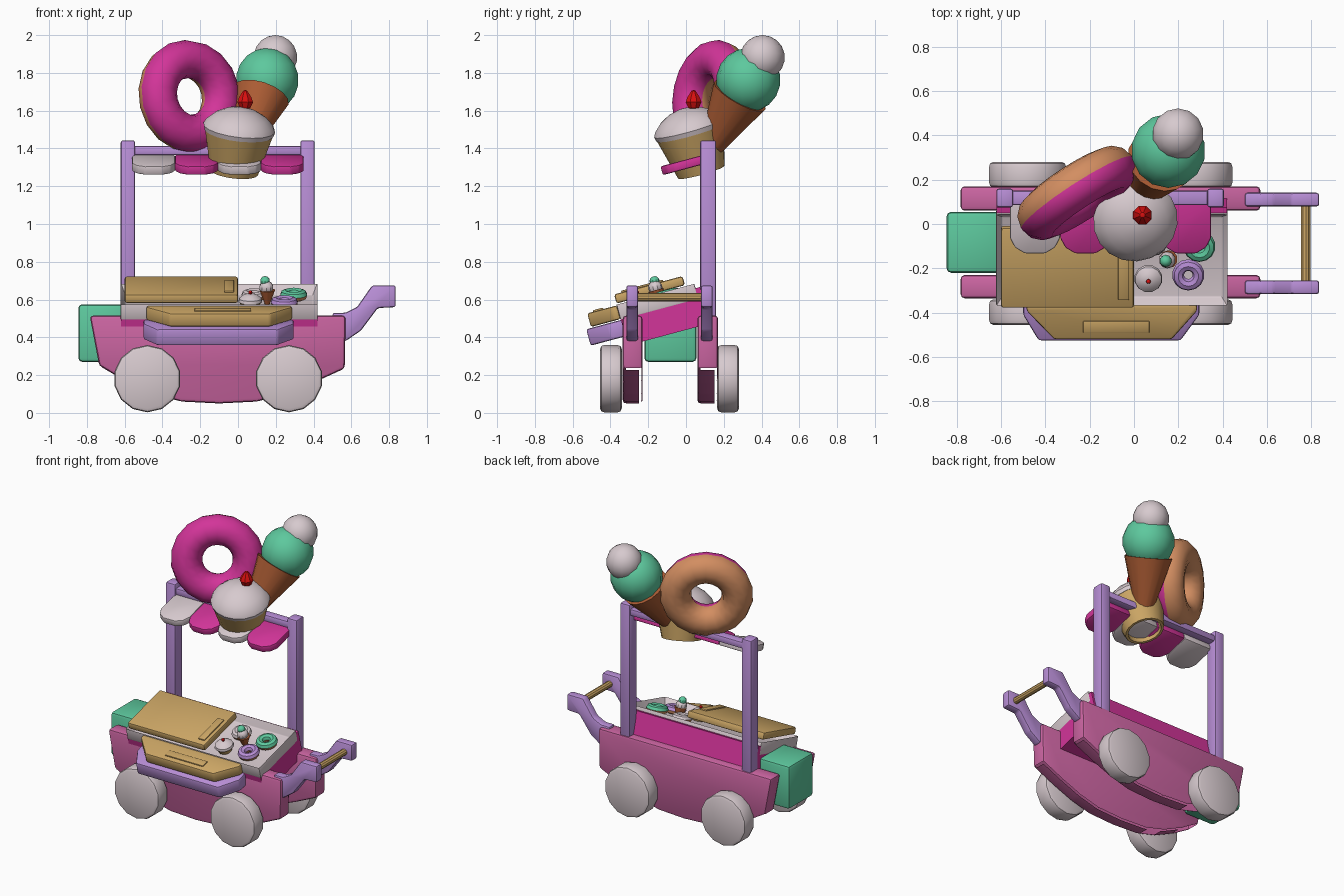
import bpy, bmesh, math
from mathutils import Matrix, Vector

if "Cube" in bpy.data.objects:
    bpy.data.objects.remove(bpy.data.objects["Cube"])

COLORS = {
    "pink": (0.60, 0.13, 0.36), "magenta": (0.65, 0.035, 0.32), "purple": (0.48, 0.27, 0.67),
    "gold": (0.60, 0.38, 0.13), "mint": (0.11, 0.58, 0.34), "cream": (0.68, 0.59, 0.62),
    "dough": (0.65, 0.27, 0.12), "cone brown": (0.42, 0.11, 0.035), "cherry red": (0.68, 0.005, 0.005)}
MATS = {}
for n, c in COLORS.items():
    MATS[n] = bpy.data.materials.new(n)
    MATS[n].diffuse_color = (*c, 1)

I = Matrix.Identity(4)
move = lambda x, y, z: Matrix.Translation((x, y, z))
UPRIGHT = Matrix.Rotation(math.pi / 2, 4, 'X')          # (x, y, z) -> (x, -z, y)
TILT = Matrix.Rotation(math.radians(15), 4, 'X')
TOP = move(0, -0.36, 0.55) @ TILT                        # frame of the sloping counter


def aim(pos, axis):
    return move(*pos) @ Vector(axis).to_track_quat('Z', 'Y').to_matrix().to_4x4()


def finish(name, bm, mats, M):
    bmesh.ops.transform(bm, matrix=M, verts=bm.verts)
    me = bpy.data.meshes.new(name)
    bm.to_mesh(me)
    bm.free()
    for m in mats:
        me.materials.append(MATS[m])
    ob = bpy.data.objects.new(name, me)
    bpy.context.collection.objects.link(ob)
    return ob


def prism(name, pts, a, b, mat, M=I, bevel=0.012, drop=None, dish=None):
    """Extrude an xy outline from z=a to z=b; drop removes faces, dish=(rim, depth) hollows the top."""
    bm = bmesh.new()
    f = bm.faces.new([bm.verts.new((x, y, a)) for x, y in pts])
    r = bmesh.ops.extrude_face_region(bm, geom=[f])
    bmesh.ops.translate(bm, vec=(0, 0, b - a), verts=[v for v in r["geom"] if isinstance(v, bmesh.types.BMVert)])
    bmesh.ops.recalc_face_normals(bm, faces=bm.faces)
    if dish:
        top = max(bm.faces, key=lambda f: f.calc_center_median().z)
        bmesh.ops.inset_region(bm, faces=[top], thickness=dish[0])
        bmesh.ops.translate(bm, vec=(0, 0, -dish[1]), verts=top.verts)
    if bevel:
        bmesh.ops.bevel(bm, geom=bm.edges[:], offset=bevel, segments=2, profile=0.5, affect='EDGES')
    if drop:
        bm.normal_update()
        bmesh.ops.delete(bm, geom=[f for f in bm.faces if drop(f.normal)], context='FACES')
    return finish(name, bm, [mat], M)


def rect(x0, x1, y0, y1):
    return [(x0, y0), (x1, y0), (x1, y1), (x0, y1)]


def lathe(name, prof, seg, mats, M=I, closed=False, rule=None):
    """Spin an (r, z) profile around local z; rule picks the material from a face centre."""
    bm = bmesh.new()
    rings = [[bm.verts.new((r * math.cos(t), r * math.sin(t), z)) for r, z in prof]
             for t in (2 * math.pi * (i + 0.5) / seg for i in range(seg))]
    n = len(prof)
    for i in range(seg):
        p, q = rings[i], rings[(i + 1) % seg]
        for j in range(n if closed else n - 1):
            k = (j + 1) % n
            f = bm.faces.new((p[j], q[j], q[k], p[k]))
            if rule:
                f.material_index = rule(f.calc_center_median())
    bmesh.ops.remove_doubles(bm, verts=bm.verts, dist=1e-5)
    bmesh.ops.dissolve_degenerate(bm, edges=bm.edges, dist=1e-6)
    bmesh.ops.recalc_face_normals(bm, faces=bm.faces)
    return finish(name, bm, mats, M)


def ball(name, pos, r, mat, M=I, seg=14):
    bm = bmesh.new()
    bmesh.ops.create_uvsphere(bm, u_segments=seg, v_segments=seg // 2 + 2, radius=r)
    return finish(name, bm, [mat], M @ move(*pos))


def donut(name, R, r, icing, M, seg=18, sides=12):
    prof = [(R + r * math.cos(2 * math.pi * i / sides), r * math.sin(2 * math.pi * i / sides)) for i in range(sides)]
    return lathe(name, prof, seg, ["dough", icing], M, True, lambda c: int(c.z > 0))


# Side panels: shells with a curved open bottom
side = [(-.785, .515), (.57, .515), (.565, .235), (.4, .16), (.25, .1), (.1, .06), (-.1, .05),
        (-.3, .06), (-.45, .1), (-.6, .17), (-.735, .25)]
for tag, y0, y1 in (("front", -.335, -.23), ("back", .06, .17)):
    prism(tag + "_side_panel", side, -y1, -y0, "pink", UPRIGHT, 0.018, lambda n: n.z < 0 and n.y < -0.5)

# Wheels
R = 0.178
tyre = [(0, 0), (R - .02, 0), (R - .005, .007), (R, .022), (R, .093), (R - .005, .108), (R - .02, .115), (0, .115)]
for i, x in enumerate((-.48, .27)):
    for tag, y in (("front", -.34), ("back", .28)):
        lathe(f"{tag}_wheel_{i}", tyre, 14, ["cream"], move(x, y, R + .003) @ UPRIGHT)

# Sloping body, tray, sliding lid
prism("body", rect(-.62, .42, 0, .45), -.2, 0, "magenta", TOP, 0, lambda n: n.z > .9)
prism("tray", rect(-.622, .422, -.002, .425), -.06, .028, "cream", TOP, .007, dish=(.035, .06))
prism("tray_back_ledge", rect(-.62, .42, .42, .45), -.03, 0, "magenta", TOP, 0)
prism("lid", rect(-.6, 0, 0, .375), .03, .08, "gold", TOP)
prism("lid_grip", rect(-.072, -.022, .04, .27), .076, .089, "gold", TOP, .005)

# Front shelf and its bracket
prism("front_shelf", [(-.485, 0), (-.485, -.03), (-.36, -.163), (.17, -.163), (.285, -.03), (.285, 0)],
      -.055, .02, "gold", TOP)
prism("shelf_grip", rect(-.23, .07, -.13, -.075), .015, .028, "gold", TOP, .005)
prism("shelf_bracket", [(-.5, .02), (-.5, -.07), (-.43, -.19), (.21, -.19), (.295, -.07), (.295, .02)],
      -.15, -.06, "purple", TOP)

# Cool box at the end
prism("cool_box", rect(-.845, -.6, -.22, .055), .27, .575, "mint", I, .02)

# Push handle
arm = [(.5, .38), (.57, .38), (.65, .435), (.74, .555), (.835, .56), (.835, .675), (.71, .675), (.63, .56), (.57, .53), (.5, .53)]
for tag, y in (("front", -.285), ("back", .11)):
    prism(tag + "_handle_arm", arm, -y - .031, -y + .031, "purple", UPRIGHT)
lathe("handle_bar", [(0, 0), (.022, 0), (.022, .39), (0, .39)], 10, ["gold"], move(.775, .1, .612) @ UPRIGHT)

# Awning frame and scalloped awning
for tag, x in (("left", -.583), ("right", .368)):
    prism(tag + "_post", rect(x - .038, x + .038, .075, .16), .42, 1.443, "purple")
prism("cross_bar", rect(-.58, .37, .085, .15), 1.365, 1.412, "purple", I, .01)
W = .1135
flap = [(-W, 0), (-W, -.17), (-W * .8, -.215), (-W * .4, -.243), (W * .4, -.243), (W * .8, -.215), (W, -.17), (W, 0)]
for i in range(4):
    prism(f"awning_flap_{i}", flap, -.048, 0, ("cream", "magenta")[i % 2],
          move(-.56 + W * (2 * i + 1), .1, 1.368) @ TILT, .009)

# Giant donut sign
donut("giant_donut", .2, .102, "magenta", aim((-.257, .14, 1.675), (.54, -.83, .14)))

# Giant ice cream
ax = Vector((.28, .47, .84)).normalized()
top = Vector((.12, .285, 1.68))
lathe("giant_cone", [(0, -.37), (.05, -.37), (.155, 0), (0, 0)], 16, ["cone brown"], aim(top, ax))
ball("giant_scoop", (.155, .33, 1.762), .17, "mint")
ball("giant_small_scoop", (.198, .405, 1.882), .118, "cream")

# Giant cupcake with an open-bottomed cup
cup = aim((.005, .02, 1.495), (.12, -.28, 1))
lathe("giant_cup", [(.128, -.23), (.185, 0), (.118, 0), (.11, -.23)], 18, ["gold"], cup, True)
lathe("giant_frosting", [(0, -.01), (.185, -.01), (.192, .015), (.18, .04), (.14, .078), (.085, .107), (.03, .12), (0, .122)],
      18, ["cream"], cup)
lathe("giant_cherry", [(0, -.045), (.03, -.035), (.045, -.005), (.036, .02), (.012, .055), (0, .06)], 8,
      ["cherry red"], move(.038, .04, 1.65))

# Small treats on the tray
F = TOP @ move(0, 0, -.03)
donut("purple_donut", .046, .027, "purple", F @ move(.245, .135, .03), 14, 8)
donut("mint_donut", .046, .027, "mint", F @ move(.295, .27, .035), 14, 8)
donut("cream_donut", .042, .025, "cream", F @ move(.085, .29, .03), 14, 8)
C = F @ move(.065, .12, 0)
lathe("small_cup", [(0, 0), (.042, 0), (.06, .04), (0, .04)], 12, ["gold"], C)
lathe("small_frosting", [(0, .038), (.064, .038), (.06, .055), (.035, .075), (0, .082)], 12, ["cream"], C)
ball("small_cherry", (0, 0, .088), .011, "cherry red", C, 8)
lathe("small_cone", [(0, 0), (.014, 0), (.042, .075), (0, .075)], 10, ["cone brown"], F @ move(.155, .22, 0))
ball("small_scoop", (.15, .22, .088), .038, "cream", F, 10)
ball("small_top_scoop", (.143, .225, .122), .027, "mint", F, 10)

# Shading
bpy.ops.object.select_all(action='SELECT')
bpy.context.view_layer.objects.active = bpy.data.objects["body"]
bpy.ops.object.shade_smooth_by_angle(angle=math.radians(32))

for m in bpy.data.materials:
    if m.users and not m.is_grease_pencil:
        m.use_nodes = True
        m.node_tree.nodes["Principled BSDF"].inputs["Base Color"].default_value = m.diffuse_color
